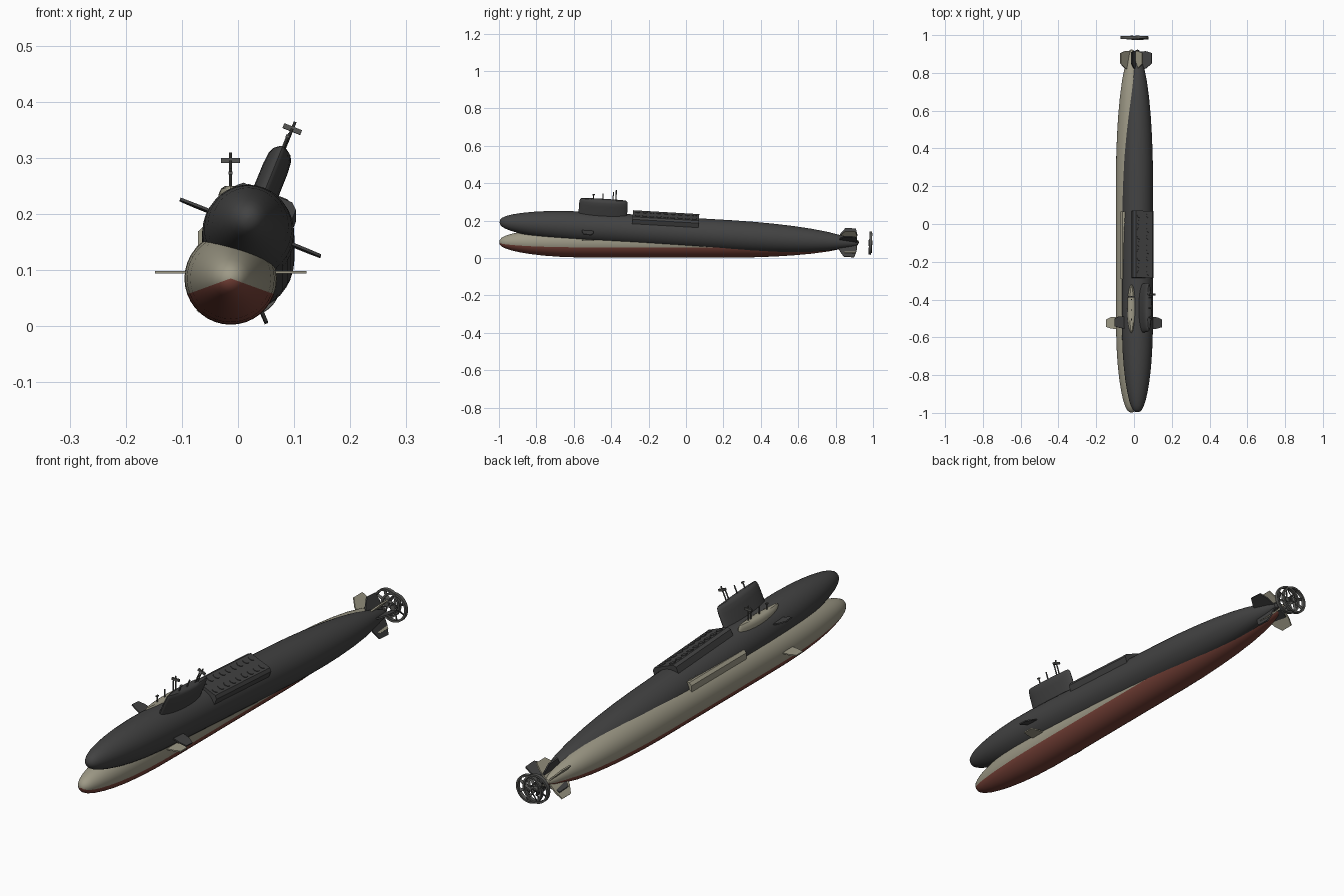
import bpy, bmesh, math
from mathutils import Matrix, Vector

if "Cube" in bpy.data.objects:
    bpy.data.objects.remove(bpy.data.objects["Cube"])


def material(name, rgb):
    m = bpy.data.materials.new(name)
    m.diffuse_color = (*rgb, 1)
    m.use_nodes = True
    m.node_tree.nodes["Principled BSDF"].inputs["Base Color"].default_value = m.diffuse_color
    return m


BEIGE = material("beige paint", (0.34, 0.32, 0.24))
DARK = material("charcoal paint", (0.055, 0.055, 0.055))
RED = material("red antifouling", (0.19, 0.055, 0.04))
GRAY = material("dark gray metal", (0.09, 0.09, 0.085))


def finish(name, bm, mats, world, smooth=True):
    bmesh.ops.recalc_face_normals(bm, faces=bm.faces)
    me = bpy.data.meshes.new(name)
    bm.to_mesh(me)
    bm.free()
    for m in mats:
        me.materials.append(m)
    ob = bpy.data.objects.new(name, me)
    bpy.context.collection.objects.link(ob)
    ob.matrix_world = world
    if smooth:
        bpy.ops.object.select_all(action='DESELECT')
        ob.select_set(True)
        bpy.context.view_layer.objects.active = ob
        bpy.ops.object.shade_smooth_by_angle(angle=math.radians(35))
    return ob


def loft(bm, rings, cap=True, loop=False):
    """Skin a list of closed rings of points."""
    vs = [[bm.verts.new(p) for p in r] for r in rings]
    n = len(vs[0])
    pairs = list(zip(vs, vs[1:])) + ([(vs[-1], vs[0])] if loop else [])
    for a, b in pairs:
        for i in range(n):
            j = (i + 1) % n
            bm.faces.new((a[i], a[j], b[j], b[i]))
    if cap and not loop:
        bm.faces.new(vs[0])
        bm.faces.new(vs[-1])


def lathe(bm, profile, n=36, loop=False):
    """Revolve (radius, y) points about the y axis."""
    loft(bm, [[(r * math.cos(2 * math.pi * i / n), y, r * math.sin(2 * math.pi * i / n))
               for i in range(n)] for r, y in profile], True, loop)


def fin(bm, outline, thick, angle):
    """Tapered plate from (span, y) outline, turned about the y axis."""
    rot = Matrix.Rotation(angle, 3, 'Y')
    loft(bm, [[rot @ Vector((s, y, t)) for s, y in outline] for t in (-thick / 2, thick / 2)])


def box(bm, center, size):
    bmesh.ops.create_cube(bm, size=1, matrix=Matrix.Translation(center) @ Matrix.Diagonal((*size, 1)))


def rod(bm, x, y, z0, z1, r, n=10):
    bmesh.ops.create_cone(bm, cap_ends=True, segments=n, radius1=r, radius2=r, depth=z1 - z0,
                          matrix=Matrix.Translation((x, y, (z0 + z1) / 2)))


HULL = [(0.0005, -0.998), (0.012, -0.996), (0.024, -0.985), (0.034, -0.965), (0.044, -0.935),
        (0.054, -0.89), (0.064, -0.83), (0.072, -0.76), (0.078, -0.68), (0.0815, -0.58),
        (0.0825, -0.45), (0.0825, -0.2), (0.0825, 0.1), (0.0825, 0.25), (0.081, 0.36),
        (0.077, 0.47), (0.071, 0.57), (0.062, 0.67), (0.05, 0.76), (0.036, 0.83),
        (0.022, 0.89), (0.011, 0.92), (0.001, 0.925)]


def submarine(tag, world, paint, keel):
    # Hull, with the keel colour below a fixed angle around the axis
    bm = bmesh.new()
    lathe(bm, HULL)
    for f in bm.faces:
        c = f.calc_center_median()
        f.material_index = int(c.z < 0 and math.atan2(-c.z, abs(c.x)) > math.radians(20))
    finish(tag + "_hull", bm, [paint, keel], world)

    # Sail: lens plan, rounded at the top
    bm = bmesh.new()
    n = 32
    rings = []
    for z, w, l in ((0.05, 1, 1), (0.13, 0.98, 1), (0.15, 0.9, 0.99), (0.16, 0.72, 0.97), (0.165, 0.4, 0.93)):
        ring = []
        for i in range(n):
            a = 2 * math.pi * i / n
            ring.append((0.024 * w * math.sin(a), -0.45 - 0.13 * l * math.cos(a), z))
        rings.append(ring)
    loft(bm, rings)
    finish(tag + "_sail", bm, [paint], world)

    # Masts and periscopes
    bm = bmesh.new()
    for y, top in ((-0.505, 0.19), (-0.455, 0.197), (-0.4, 0.21), (-0.385, 0.224)):
        rod(bm, 0, y, 0.15, top, 0.0028)
    box(bm, (0, -0.385, 0.21), (0.034, 0.008, 0.009))
    box(bm, (0, -0.505, 0.188), (0.007, 0.012, 0.005))
    finish(tag + "_masts", bm, [GRAY], world)

    # Raised missile deck
    bm = bmesh.new()
    half = [(0.058, 0.03), (0.058, 0.084), (0.047, 0.094)]
    sect = half + [(-x, z) for x, z in reversed(half)]
    loft(bm, [[(x, y, z) for x, z in sect] for y in (-0.29, 0.065)])
    finish(tag + "_missile_deck", bm, [paint], world, False)

    # Two rows of hatches
    bm = bmesh.new()
    for i in range(9):
        for x in (-0.026, 0.026):
            rod(bm, x, -0.264 + i * 0.038, 0.09, 0.0965, 0.013, 16)
    finish(tag + "_hatches", bm, [paint], world)

    # Bow planes
    bm = bmesh.new()
    for s in (-1, 1):
        fin(bm, [(s * 0.06, -0.56), (s * 0.11, -0.553), (s * 0.135, -0.545),
                 (s * 0.135, -0.505), (s * 0.11, -0.493), (s * 0.06, -0.493)], 0.005, 0)
    bmesh.ops.translate(bm, verts=bm.verts, vec=(0, 0, 0.011))
    finish(tag + "_bow_planes", bm, [paint], world, False)

    # Four diagonal tail fins
    bm = bmesh.new()
    for k in range(4):
        fin(bm, [(0.008, 0.81), (0.05, 0.825), (0.083, 0.85), (0.083, 0.905),
                 (0.05, 0.915), (0.008, 0.915)], 0.006, math.radians(45 + 90 * k))
    finish(tag + "_tail_fins", bm, [paint], world, False)

    # Shrouded propeller: ring, hub and pitched blades
    bm = bmesh.new()
    lathe(bm, [(0.058, 0.98), (0.058, 0.995), (0.05, 0.995), (0.05, 0.98)], 36, True)
    lathe(bm, [(0.011, 0.977), (0.011, 0.993), (0.005, 0.998)], 16)
    for k in range(7):
        a = Matrix.Rotation(2 * math.pi * k / 7, 4, 'Y')
        twist = Matrix.Rotation(math.radians(35), 4, 'X')
        bmesh.ops.create_cube(bm, size=1, matrix=a @ Matrix.Translation((0.03, 0.987, 0)) @ twist
                              @ Matrix.Diagonal((0.044, 0.003, 0.011, 1)))
    finish(tag + "_propeller", bm, [GRAY], world)


# Upright vessel and the rolled, pitched one resting against it
submarine("upright", Matrix.Translation((-0.013, 0, 0.085)), BEIGE, RED)
submarine("tilted", Matrix.Translation((0.018, 0, 0.134))
          @ Matrix.Rotation(-0.059, 4, 'X') @ Matrix.Rotation(math.radians(22), 4, 'Y'), DARK, DARK)
